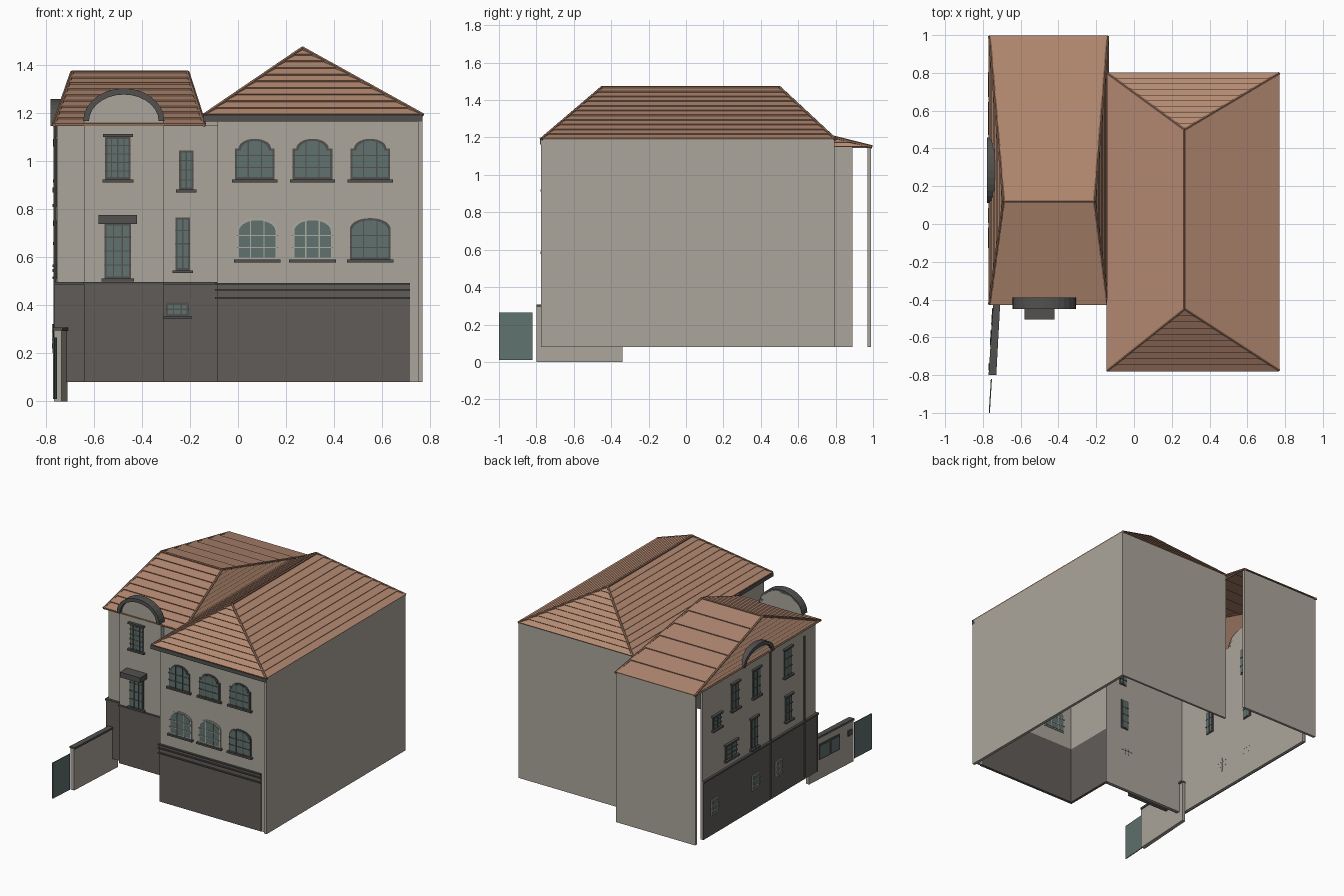
import bpy, bmesh, math
from mathutils import Vector

cube = bpy.data.objects.get("Cube")
if cube:
    bpy.data.objects.remove(cube, do_unlink=True)


def material(name, r, g, b):
    m = bpy.data.materials.new(name)
    m.use_nodes = True
    m.diffuse_color = (r, g, b, 1)
    m.node_tree.nodes["Principled BSDF"].inputs["Base Color"].default_value = (r, g, b, 1)
    return m


PLASTER = material("warm grey plaster", .41, .38, .33)
BASE = material("dark plinth", .12, .108, .1)
TILE = material("clay tile", .45, .25, .165)
RIDGE = material("ridge tile", .26, .14, .09)
GLASS = material("teal glass", .115, .17, .155)
TRIM = material("dark stone trim", .085, .083, .08)
LIGHT = material("pale window frame", .42, .4, .36)


def add_mesh(name, bm, mat):
    bmesh.ops.recalc_face_normals(bm, faces=bm.faces)
    me = bpy.data.meshes.new(name)
    bm.to_mesh(me)
    bm.free()
    me.materials.append(mat)
    ob = bpy.data.objects.new(name, me)
    bpy.context.collection.objects.link(ob)
    return ob


# Placement of a facade point (along, height, outward)
def front_at(y):
    return lambda u, v, d: (u, y - d, v)


def left_at(x):
    return lambda u, v, d: (x - d, u, v)


def plan(u, v, d):
    return (u, v, d)


def fence_side(u, v, d):
    return (-.735 + (u + .34) * .065 - d, u, v)


def prism(name, pts, d0, d1, place, mat):
    bm = bmesh.new()
    lo = [bm.verts.new(place(u, v, d0)) for u, v in pts]
    hi = [bm.verts.new(place(u, v, d1)) for u, v in pts]
    bm.faces.new(lo)
    bm.faces.new(hi)
    n = len(pts)
    for i in range(n):
        j = (i + 1) % n
        bm.faces.new((lo[i], lo[j], hi[j], hi[i]))
    return add_mesh(name, bm, mat)


def panel(name, u0, u1, v0, v1, d0, d1, place, mat):
    return prism(name, [(u0, v0), (u1, v0), (u1, v1), (u0, v1)], d0, d1, place, mat)


def box(name, x0, x1, y0, y1, z0, z1, mat):
    return panel(name, x0, x1, y0, y1, z0, z1, plan, mat)


def arc(c, half, z, rise, n=14):
    return [(c + half * math.cos(math.pi * i / n), z + rise * math.sin(math.pi * i / n))
            for i in range(n + 1)]


def outline(c, w, z0, z1, rise=0, notch=0):
    h = w / 2
    pts = [(c - h, z0), (c + h, z0)]
    if not rise:
        return pts + [(c + h, z1), (c - h, z1)]
    if notch:
        return pts + [(c + h, z1 - rise)] + arc(c, h - notch, z1 - rise, rise) + [(c - h, z1 - rise)]
    return pts + arc(c, h, z1 - rise, rise)


def window(name, place, c, z0, z1, w, cols=2, rows=3, rise=0, notch=0,
           frame=TRIM, sill=True, head=False):
    """Layered frame, glass and glazing bars, seen from both sides of the wall."""
    e = .009
    prism(name + "_frame", outline(c, w, z0, z1, rise, notch), -.021, .006, place, frame)
    prism(name + "_glass", outline(c, w - 2 * e, z0 + e, z1 - e, rise, notch), -.024, .009, place, GLASS)
    for i in range(1, cols):
        u = c - w / 2 + w * i / cols
        panel(name + "_upright_bar", u - .0025, u + .0025, z0, z1 - e, -.026, .012, place, frame)
    for i in range(1, rows):
        v = z0 + (z1 - rise * .5 - z0) * i / rows
        panel(name + "_cross_bar", c - w / 2, c + w / 2, v - .0025, v + .0025, -.026, .012, place, frame)
    if sill:
        panel(name + "_sill", c - w / 2 - .012, c + w / 2 + .012, z0 - .012, z0, 0, .02, place, TRIM)
    if head:
        panel(name + "_head", c - w / 2 - .01, c + w / 2 + .01, z1, z1 + .012, 0, .018, place, TRIM)


def arch_gable(name, place, c, w, z0, z1, rise, d0, d1):
    prism(name, outline(c, w, z0, z1, rise), d0, d1, place, PLASTER)
    band = arc(c, w / 2 + .004, z1 - rise, rise + .012) + arc(c, w / 2 - .02, z1 - rise, rise - .014)[::-1]
    prism(name + "_moulding", band, d0, d1 + .025, place, TRIM)


def rod(name, a, b, r, mat):
    a, b = Vector(a), Vector(b)
    bm = bmesh.new()
    bmesh.ops.create_cone(bm, cap_ends=True, segments=6, radius1=r, radius2=r, depth=(b - a).length)
    rot = (b - a).to_track_quat('Z', 'Y').to_matrix().to_4x4()
    bm.transform(rot)
    bmesh.ops.translate(bm, verts=bm.verts, vec=(a + b) / 2)
    return add_mesh(name, bm, mat)


def hip_roof(name, corners, ridge, rows):
    """Stepped courses of tile on four slopes; rows gives the courses of each slope."""
    k = [Vector(p) for p in corners]
    r0, r1 = (Vector(p) for p in ridge)
    tops = [(r0, r0), (r0, r1), (r1, r1), (r1, r0)]
    if abs(r0.x - r1.x) > .1:
        tops = [(r0, r1), (r1, r1), (r1, r0), (r0, r0)]
    bm = bmesh.new()
    for s in range(4):
        a, b = k[s], k[(s + 1) % 4]
        c, d = tops[s]
        top = (c + d) / 2
        lift = (b - a).cross(top - a).normalized() * .007
        for i in range(rows[s]):
            t, q = i / rows[s], (i + 1) / rows[s]
            p = [a.lerp(c, t), b.lerp(d, t), b.lerp(d, q), a.lerp(c, q)]
            v = [bm.verts.new(x) for x in (p[0], p[1], p[1] + lift, p[0] + lift)]
            bm.faces.new(v)
            u = [bm.verts.new(x) for x in (p[2], p[3])]
            if (p[2] - p[3]).length > .001:
                bm.faces.new((v[3], v[2], u[0], u[1]))
            else:
                bm.faces.new((v[3], v[2], u[0]))
        rod(name + "_hip", a, c, .009, RIDGE)
    rod(name + "_ridge", r0, r1, .009, RIDGE)
    bmesh.ops.delete(bm, geom=[v for v in bm.verts if not v.link_faces], context='VERTS')
    add_mesh(name, bm, TILE)


FRONT, WING, BAY, LEFT = front_at(-.39), front_at(-.757), front_at(-.425), left_at(-.752)

# Right wing walls
box("wing_right_wall", .748, .768, -.775, .795, .08, 1.19, PLASTER)
box("wing_back_wall", -.14, .768, .78, .795, .08, 1.19, PLASTER)
panel("wing_front_wall", -.085, .748, .49, 1.18, -.016, 0, WING, PLASTER)
panel("wing_front_plinth", -.088, .715, .08, .49, -.016, .004, WING, BASE)
panel("wing_corner_strip", .715, .748, .08, .49, -.016, 0, WING, PLASTER)
box("wing_return_wall", -.085, -.07, -.741, -.375, .49, 1.18, PLASTER)
box("wing_return_plinth", -.088, -.07, -.741, -.375, .08, .49, BASE)
for z in (.425, .46, .485):
    panel("plinth_band", -.095, .715, z, z + .008, 0, .014, WING, TRIM)
box("wing_front_cornice", -.145, .768, -.78, -.745, 1.163, 1.19, TRIM)
box("wing_side_cornice", -.145, -.08, -.78, -.4, 1.163, 1.19, TRIM)

# Left wing walls
panel("house_front_wall", -.752, -.07, .08, 1.15, -.016, 0, FRONT, PLASTER)
panel("house_front_plinth", -.765, -.088, .08, .485, 0, .009, FRONT, BASE)
panel("house_front_band", -.768, -.088, .485, .497, 0, .016, FRONT, TRIM)
panel("house_left_wall", -.39, .89, .08, 1.15, -.016, 0, LEFT, PLASTER)
panel("house_left_plinth", -.399, .89, .08, .485, 0, .009, LEFT, BASE)
panel("house_left_band", -.406, .89, .485, .497, 0, .016, LEFT, TRIM)
box("house_back_wall", -.765, -.14, .97, .988, .08, 1.15, PLASTER)
box("house_front_eave", -.77, -.14, -.425, -.39, 1.145, 1.158, RIDGE)
box("house_left_eave", -.77, -.75, -.425, .99, 1.145, 1.158, RIDGE)

# Projecting bay and arched gables
arch_gable("front_bay", FRONT, -.475, .33, .49, 1.29, .125, 0, .035)
panel("front_bay_plinth", -.64, -.31, .08, .49, 0, .04, FRONT, BASE)
panel("front_bay_band", -.643, -.307, .485, .497, 0, .046, FRONT, TRIM)
arch_gable("left_gable", LEFT, .285, .34, .9, 1.245, .1, -.016, .002)

# Roofs
hip_roof("wing_roof", [(-.14, -.775, 1.19), (.768, -.775, 1.19), (.768, .798, 1.19), (-.14, .798, 1.19)],
         [(.268, -.45, 1.467), (.268, .5, 1.467)], (10, 11, 10, 11))
hip_roof("house_roof", [(-.765, -.425, 1.15), (-.14, -.425, 1.15), (-.14, .995, 1.15), (-.765, .995, 1.15)],
         [(-.69, .12, 1.367), (-.21, .12, 1.367)], (9, 9, 6, 9))

# Wing windows
for c in (.07, .31, .55):
    window("upper_wing_window", WING, c, .923, 1.092, .165, 3, 3, .04, .015)
    window("lower_wing_window", WING, c + (.01 if c < .1 else 0), .59, .762, .17, 3, 3, .045,
           frame=LIGHT if c < .5 else TRIM)

# Front windows of the left wing
window("bay_window", BAY, -.5, .923, 1.1, .105, 4, 5, head=True)
window("bay_door_window", BAY, -.5, .51, .74, .11, 3, 4)
panel("door_canopy", -.58, -.42, .738, .775, 0, .08, BAY, TRIM)
window("upper_slit_window", FRONT, -.215, .88, 1.043, .06, 2, 4)
window("lower_slit_window", FRONT, -.23, .545, .765, .06, 2, 4)
window("vent", front_at(-.399), -.252, .355, .41, .095, 3, 2)

# Left wall windows: centre, bottom, top, width
for c, z0, z1, w in ((.524, .88, 1.06, .08), (.284, .88, 1.07, .08), (-.07, .89, 1.08, .08),
                     (.31, .52, .73, .075), (-.08, .57, .74, .07), (.57, .55, .65, .13),
                     (.73, .82, .91, .09)):
    window("left_window", LEFT, c, z0, z1, w, 2, 3, head=True)
for c in (.764, .30, .045):
    window("cellar_window", left_at(-.761), c, .22, .33, .08, 2, 3, frame=LIGHT, sill=False)

# Downpipes
for y, z in ((.135, 1.15), (-.25, 1.1)):
    rod("downpipe", (-.762, y, .1), (-.762, y, z), .007, TRIM)

# Yard wall and gate
yard = [(-.735, -.34), (-.71, -.34), (-.735, -.8), (-.765, -.8)]
prism("yard_wall", yard, 0, .293, plan, PLASTER)
prism("yard_wall_coping", [(x + (.006 if i in (1, 2) else -.005), y) for i, (x, y) in enumerate(yard)],
      .293, .307, plan, TRIM)
panel("yard_wall_sign", -.65, -.44, .14, .25, 0, .006, fence_side, TRIM)
for c in (-.6, -.49):
    panel("yard_wall_pane", c - .042, c + .042, .15, .24, .006, .009, fence_side, GLASS)
panel("yard_wall_letterbox", -.775, -.735, .2, .24, 0, .008, fence_side, TRIM)
prism("gate", [(-.758, -.82), (-.752, -.82), (-.763, -1), (-.769, -1)], .01, .265, plan, GLASS)
